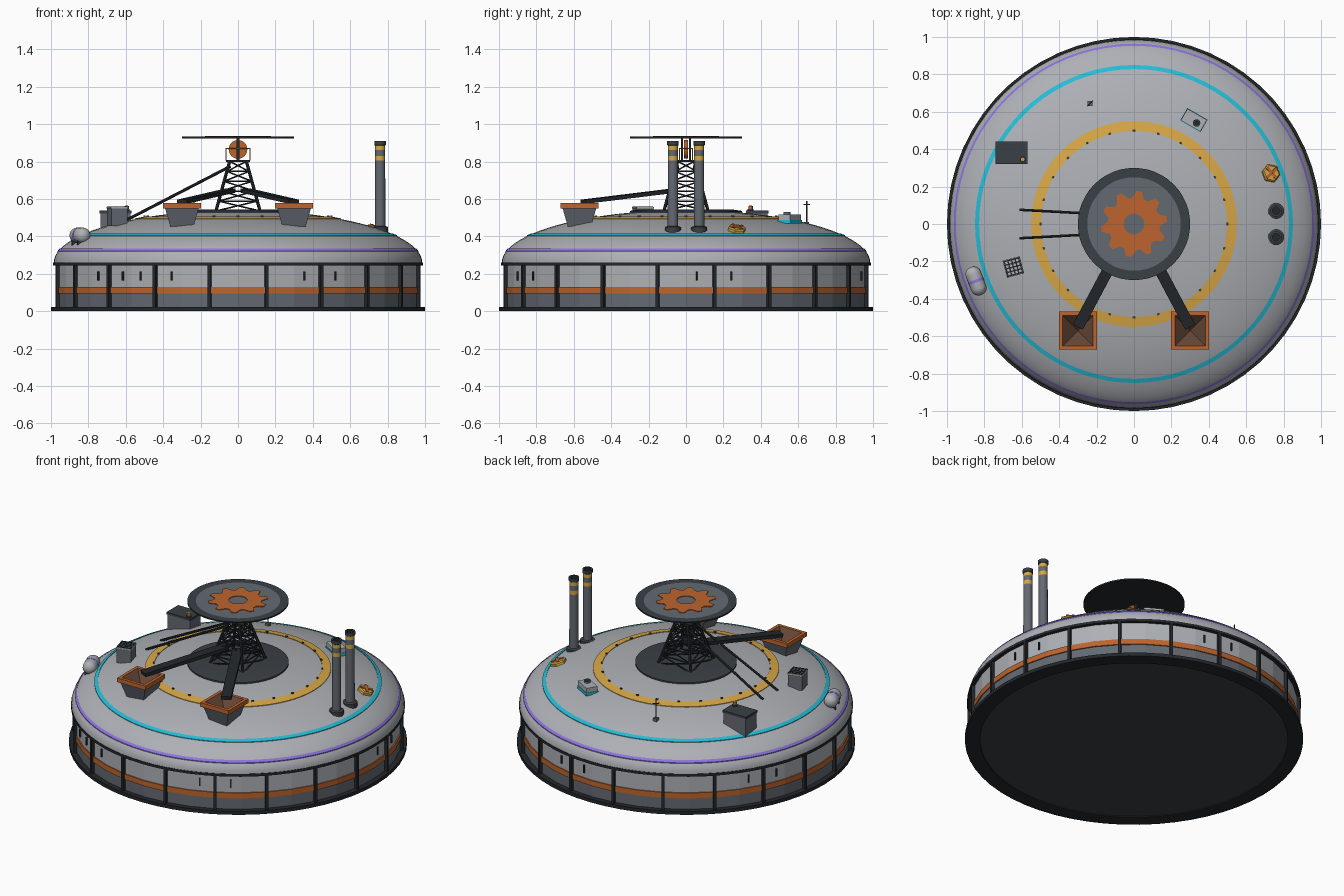
import bpy, bmesh, math
from math import sin, cos, pi, radians, sqrt
from mathutils import Vector, Matrix

if "Cube" in bpy.data.objects:
    bpy.data.objects.remove(bpy.data.objects["Cube"])


def material(name, hex_code):
    def linear(i):
        c = int(hex_code[i:i + 2], 16) / 255
        return c / 12.92 if c < 0.04 else ((c + 0.055) / 1.055) ** 2.4
    m = bpy.data.materials.new(name)
    m.use_nodes = True
    colour = (linear(0), linear(2), linear(4), 1)
    m.diffuse_color = colour
    m.node_tree.nodes["Principled BSDF"].inputs["Base Color"].default_value = colour
    return m


HULL = material("light grey hull", "adb0b5")
STEEL = material("mid grey steel", "646a72")
DARK = material("charcoal", "3a4046")
BLACK = material("near black", "22272b")
ORANGE = material("burnt orange", "bd642d")
YELLOW = material("warning yellow", "d9a846")
CYAN = material("cyan", "25bcd6")
PURPLE = material("purple", "9076e2")
BROWN = material("ore brown", "654636")


def finish(name, bm, mats, matrix=None, smooth=False):
    bmesh.ops.remove_doubles(bm, verts=bm.verts, dist=1e-5)
    bmesh.ops.recalc_face_normals(bm, faces=bm.faces)
    me = bpy.data.meshes.new(name)
    bm.to_mesh(me)
    bm.free()
    for m in mats:
        me.materials.append(m)
    ob = bpy.data.objects.new(name, me)
    bpy.context.collection.objects.link(ob)
    if matrix:
        ob.matrix_world = matrix
    if smooth:
        bpy.ops.object.select_all(action='DESELECT')
        ob.select_set(True)
        bpy.context.view_layer.objects.active = ob
        bpy.ops.object.shade_smooth_by_angle(angle=radians(32))
    return ob


def lathe(name, profile, mats, sides=32, matrix=None, smooth=True, start=0.0):
    """Revolve (radius, height) points; mats is one material or one per segment."""
    if not isinstance(mats, list):
        mats = [mats] * (len(profile) - 1)
    slots = list(dict.fromkeys(mats))
    bm = bmesh.new()
    rings = [[bm.verts.new((r * cos(start + 2 * pi * i / sides), r * sin(start + 2 * pi * i / sides), z))
              for i in range(sides)] for r, z in profile]
    for k, (a, b) in enumerate(zip(rings, rings[1:])):
        for i in range(sides):
            j = (i + 1) % sides
            f = bm.faces.new((a[i], a[j], b[j], b[i]))
            f.material_index = slots.index(mats[k])
    return finish(name, bm, slots, matrix, smooth)


def rods(name, pairs, radius, mat, sides=6):
    bm = bmesh.new()
    for a, b in pairs:
        a, b = Vector(a), Vector(b)
        d = b - a
        m = Matrix.Translation((a + b) / 2) @ d.to_track_quat('Z', 'Y').to_matrix().to_4x4()
        bmesh.ops.create_cone(bm, cap_ends=True, segments=sides, radius1=radius,
                              radius2=radius, depth=d.length, matrix=m)
    return finish(name, bm, [mat])


def boxes(name, items, mat):
    """items: (centre, size, turn about z in radians)"""
    bm = bmesh.new()
    for c, s, turn in items:
        m = Matrix.Translation(c) @ Matrix.Rotation(turn, 4, 'Z') @ Matrix.Diagonal((*s, 1))
        bmesh.ops.create_cube(bm, size=1, matrix=m)
    return finish(name, bm, [mat])


def gear(name, teeth, hole, root, tip, mat, matrix):
    bm = bmesh.new()
    n = teeth * 4
    inner, outer = [], []
    for i in range(n):
        a = 2 * pi * (i + 0.5) / n
        r = tip if i % 4 < 2 else root
        inner.append(bm.verts.new((hole * cos(a), hole * sin(a), 0)))
        outer.append(bm.verts.new((r * cos(a), r * sin(a), 0)))
    for i in range(n):
        bm.faces.new((inner[i], outer[i], outer[(i + 1) % n], inner[(i + 1) % n]))
    ob = finish(name, bm, [mat], matrix)
    solid = ob.modifiers.new("thickness", 'SOLIDIFY')
    solid.thickness, solid.offset = 0.004, 0
    return ob


RIM, BASE, RISE = 0.985, 0.26, 0.28


def dome_z(r):
    return BASE + RISE * sqrt(max(0, 1 - (r / RIM) ** 2))


def on_dome(x, y, lift=0.0):
    normal = Vector((x / RIM ** 2, y / RIM ** 2, (dome_z(math.hypot(x, y)) - BASE) / RISE ** 2))
    return Matrix.Translation((x, y, dome_z(math.hypot(x, y)) + lift)) @ normal.to_track_quat('Z', 'Y').to_matrix().to_4x4()


# Drum wall, base and dome
lathe("base_plinth", [(0, 0.006), (0.91, 0.006), (0.91, 0), (1, 0), (1, 0.022), (0.95, 0.022)],
      [DARK, BLACK, BLACK, BLACK, BLACK], 60)
lathe("drum_wall", [(0.968, 0.02), (0.968, 0.1), (0.968, 0.25)], [STEEL, HULL], 40, smooth=False)
lathe("orange_band", [(0.96, 0.095), (0.975, 0.095), (0.975, 0.13), (0.96, 0.13)], ORANGE, 40, smooth=False)
lathe("eaves_ring", [(0.95, 0.243), (0.988, 0.243), (0.988, 0.26), (0.95, 0.26)], BLACK, 60)
lathe("dome", [(RIM * cos(t * pi / 48), BASE + RISE * sin(t * pi / 48)) for t in range(25)], HULL, 80)


def dome_ring(name, r0, r1, mat, lift=0.004):
    lathe(name, [(r0, dome_z(r0) - 0.01), (r0, dome_z(r0) + lift),
                 (r1, dome_z(r1) + lift), (r1, dome_z(r1) - 0.01)], mat, 80)


dome_ring("yellow_ring", 0.497, 0.55, YELLOW)
dome_ring("cyan_ring", 0.828, 0.85, CYAN)
dome_ring("purple_ring", 0.953, 0.964, PURPLE, 0.005)
lathe("tower_pad", [(0.3, 0.51), (0.3, 0.536), (0.25, 0.543), (0, 0.543)], DARK, 48)

# Wall posts and slit windows
posts, slits = [], []
for k in range(20):
    a = radians(-81 + 18 * k)
    posts.append(((0.976 * cos(a), 0.976 * sin(a), 0.133), (0.022, 0.018, 0.23), a))
    if k in (1, 5, 9, 13, 17, 18):
        for off in (-5.5, 5.5):
            b = a + radians(off)
            slits.append(((0.967 * cos(b), 0.967 * sin(b), 0.188), (0.012, 0.009, 0.05), b))
boxes("wall_posts", posts, BLACK)
boxes("slit_windows", slits, BLACK)

# Studs along the yellow ring
boxes("ring_studs", [((0.5 * cos(a), 0.5 * sin(a), dome_z(0.5) + 0.004), (0.01, 0.014, 0.012), a)
                     for a in [2 * pi * i / 24 for i in range(24)]], DARK)

# Lattice tower
LOW, HIGH = 0.535, 0.8
CORNERS = [(1, 1), (-1, 1), (-1, -1), (1, -1)]


def corner(i, t):
    h = 0.118 + (0.045 - 0.118) * t
    sx, sy = CORNERS[i % 4]
    return (sx * h, sy * h, LOW + (HIGH - LOW) * t)


rods("tower_legs", [(corner(i, 0), corner(i, 1)) for i in range(4)], 0.009, BLACK)
braces = []
for level in range(5):
    t0, t1 = level / 5, (level + 1) / 5
    for i in range(4):
        braces += [(corner(i, t0), corner(i + 1, t1)), (corner(i + 1, t0), corner(i, t1)),
                   (corner(i, t1), corner(i + 1, t1))]
rods("tower_braces", braces, 0.0045, BLACK, 5)
boxes("tower_platform", [((0, 0, 0.803), (0.13, 0.1, 0.01), 0)], BLACK)

# Hoist wheel with bearings and guard rail
lathe("hoist_wheel", [(0, -0.012), (0.05, -0.012), (0.05, 0.012), (0, 0.012)], ORANGE, 24,
      Matrix.Translation((0, 0, 0.865)) @ Matrix.Rotation(pi / 2, 4, 'X'))
boxes("wheel_bearings", [((0, s * 0.022, 0.866), (0.018, 0.01, 0.12), 0) for s in (-1, 1)], BLACK)
rail = [(sx * 0.065, sy * 0.035) for sx, sy in CORNERS]
rods("guard_rail", [((x, y, 0.805), (x, y, 0.87)) for x, y in rail]
     + [((*rail[i], 0.87), (*rail[(i + 1) % 4], 0.87)) for i in range(4)], 0.0025, YELLOW, 4)

# Top disc with gear emblem
lathe("top_disc", [(0, 0.924), (0.3, 0.924), (0.3, 0.933), (0.25, 0.933), (0, 0.933)],
      [BLACK, BLACK, DARK, STEEL], 48)
gear("gear_plate", 10, 0.055, 0.14, 0.177, ORANGE, Matrix.Translation((0, 0, 0.935)))

# Back stays
rods("back_stays", [((-0.04, s * 0.045, 0.775), (-0.61, s * 0.076, dome_z(0.61))) for s in (-1, 1)], 0.008, BLACK)

# Conveyors and ore hoppers
for side, s in (("left", 1), ("right", -1)):
    a, b = Vector((s * 0.04, -0.06, 0.645)), Vector((s * 0.3, -0.55, 0.585))
    d = b - a
    bm = bmesh.new()
    bmesh.ops.create_cube(bm, size=1, matrix=Matrix.Diagonal((0.06, 0.022, d.length, 1)))
    finish(side + "_conveyor", bm, [BLACK], Matrix.Translation((a + b) / 2) @ d.to_track_quat('Z', 'Y').to_matrix().to_4x4())
    outline = [(0, 0.452), (0.062, 0.452), (0.09, 0.55), (0.102, 0.55), (0.102, 0.577), (0.082, 0.577), (0, 0.5)]
    lathe(side + "_hopper", [(r * sqrt(2), z) for r, z in outline],
          [STEEL, STEEL, ORANGE, ORANGE, ORANGE, BROWN], 4,
          Matrix.Translation((s * 0.3, -0.57, 0)), False, pi / 4)

# Twin chimneys
for side, y in (("front", -0.07), ("rear", 0.07)):
    lathe(side + "_chimney", [(0.043, 0.41), (0.043, 0.45), (0.028, 0.455), (0.027, 0.805), (0.027, 0.83),
                              (0.027, 0.862), (0.027, 0.885), (0.031, 0.888), (0.031, 0.91), (0.02, 0.91), (0.02, 0.88), (0, 0.88)],
          [DARK, DARK, STEEL, YELLOW, STEEL, YELLOW, DARK, DARK, DARK, BLACK, BLACK], 20,
          Matrix.Translation((0.76, y, 0)))

# Dark shed with beacon
boxes("shed", [((-0.655, 0.38, 0.455), (0.16, 0.11, 0.14), 0)], STEEL)
boxes("shed_roof", [((-0.655, 0.38, 0.53), (0.17, 0.12, 0.014), 0)], DARK)
lathe("shed_beacon", [(0.016, 0.536), (0.016, 0.546), (0.012, 0.546), (0.012, 0.562), (0, 0.566)],
      [DARK, DARK, ORANGE, YELLOW], 12, Matrix.Translation((-0.595, 0.345, 0)))

# Ventilation unit with grille
TURN = radians(15)
boxes("vent_unit", [((-0.645, -0.23, 0.505), (0.09, 0.09, 0.1), TURN)], STEEL)
boxes("vent_cap", [((-0.645, -0.23, 0.553), (0.095, 0.095, 0.008), TURN)], HULL)
swing = Matrix.Rotation(TURN, 3, 'Z')
slats = []
for i in range(5):
    off = (i - 2) * 0.02
    for v, size in (((off, 0, 0), (0.007, 0.09, 0.004)), ((0, off, 0), (0.09, 0.007, 0.004))):
        slats.append((swing @ Vector(v) + Vector((-0.645, -0.23, 0.558)), size, TURN))
boxes("vent_grille", slats, BLACK)

# Storage tank on saddles
axis = Vector((0.05, -0.13, 0)).normalized()
middle = Vector((-0.845, -0.305, 0.405))
end = [(0.042 * cos(t * pi / 12), 0.04 + 0.04 * sin(t * pi / 12)) for t in range(7)]
lathe("storage_tank", [(r, -z) for r, z in reversed(end)] + [(0.042, -0.008), (0.043, -0.008), (0.043, 0.008), (0.042, 0.008)] + end,
      [HULL] * 7 + [PURPLE] * 3 + [HULL] * 7, 20, Matrix.Translation(middle) @ axis.to_track_quat('Z', 'Y').to_matrix().to_4x4())
boxes("tank_saddles", [(middle + axis * s * 0.04 - Vector((0, 0, 0.035)), (0.06, 0.014, 0.05),
                        math.atan2(axis.y, axis.x) - pi / 2) for s in (-1, 1)], DARK)

# Hexagonal hatch with star
hatch = on_dome(0.73, 0.27)
lathe("hatch", [(0.05, -0.01), (0.05, 0.014), (0.042, 0.02), (0, 0.02)], YELLOW, 6, hatch, False)
gear("hatch_star", 4, 0.002, 0.014, 0.04, ORANGE, hatch @ Matrix.Translation((0, 0, 0.023)))

# Equipment box with fan
TILT = radians(-30)
boxes("equipment_base", [((0.32, 0.555, 0.478), (0.125, 0.078, 0.02), TILT)], CYAN)
boxes("equipment_box", [((0.32, 0.555, 0.495), (0.12, 0.072, 0.045), TILT)], HULL)
lathe("equipment_fan", [(0.02, 0.51), (0.02, 0.53), (0.013, 0.53), (0, 0.524)], [STEEL, DARK, BLACK], 16,
      Matrix.Translation((0.335, 0.54, 0)))

# Antenna
rods("antenna", [((-0.235, 0.645, 0.45), (-0.235, 0.645, 0.59)),
                 ((-0.25, 0.63, 0.57), (-0.22, 0.66, 0.57))], 0.0035, DARK)
boxes("antenna_foot", [((-0.235, 0.645, 0.467), (0.026, 0.026, 0.02), 0)], STEEL)
